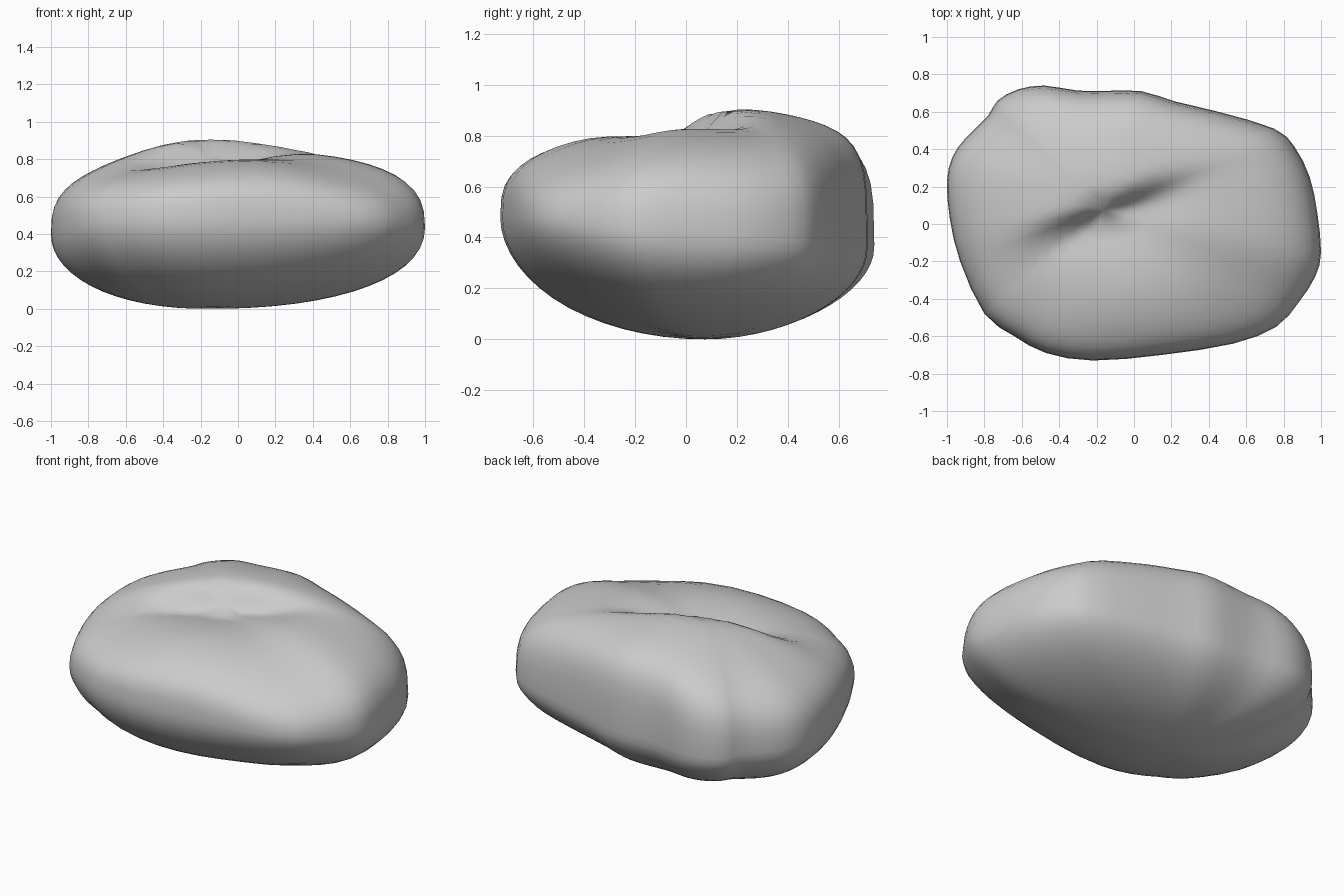
import bpy, bmesh
from math import sin, cos, pi, exp, atan2

if "Cube" in bpy.data.objects:
    bpy.data.objects.remove(bpy.data.objects["Cube"])

# Plan outline of the boulder, anticlockwise from above
OUTLINE = [(1.0, -0.15), (0.98, 0.06), (0.94, 0.25), (0.86, 0.41), (0.75, 0.51), (0.45, 0.6),
           (0.22, 0.655), (0.04, 0.71), (-0.14, 0.712), (-0.3, 0.713), (-0.48, 0.74), (-0.62, 0.72),
           (-0.73, 0.66), (-0.78, 0.58), (-0.9, 0.46), (-0.97, 0.36), (-1.0, 0.23), (-0.985, 0.03),
           (-0.93, -0.2), (-0.8, -0.48), (-0.64, -0.6), (-0.47, -0.69), (-0.22, -0.73),
           (0.15, -0.7), (0.53, -0.64), (0.76, -0.55), (0.88, -0.42), (0.97, -0.28)]
CX, CY = -0.16, 0.075   # pole, placed on the crease


def smooth(a, b, v):
    v = min(1, max(0, (v - a) / (b - a)))
    return v * v * (3 - 2 * v)


def bump(x, y, px, py, w):
    return exp(-((x - px) ** 2 + (y - py) ** 2) / (w * w))


def top_height(x, y):
    # gently tilted top with a raised slab behind a diagonal crease
    s = 0.928 * (x + 0.55) + 0.371 * (y + 0.04)
    d = -0.371 * (x + 0.55) + 0.928 * (y + 0.04)
    h = 0.77 + 0.08 * smooth(-0.2, 0.45, x)
    h += 0.03 * bump(x, y, -0.1, -0.38, 0.25)
    h -= 0.04 * bump(x, y, 0.5, -0.6, 0.3)
    width = 0.52 if x < -0.17 else 0.42
    slab = smooth(-0.11, 0.04, d) * exp(-((x + 0.17) / width) ** 2)
    h += 0.135 * slab * (1 - 0.25 * smooth(0.2, 0.6, y))
    h -= 0.025 * exp(-((d + 0.09) / 0.09) ** 2) * smooth(-0.1, 0.15, s) * smooth(0, 0.3, 0.9 - s)
    return h


def point(ox, oy, a):
    # a: pi/2 at the top, 0 at the equator, -pi/2 underneath
    t = cos(a)
    x, y = CX + (ox - CX) * t, CY + (oy - CY) * t
    mid = 0.42 - 0.08 * y
    th = atan2(oy / 0.73, ox)
    sy = sin(th)
    diag = sin(2 * th) ** 2
    corner = diag if ox > 0 and oy < 0 else 0     # front right corner is cut away
    if a >= 0:
        p = 2.9 + sy * sy * (1.5 if sy > 0 else 0.4) - 0.4 * diag - 0.5 * corner
        return x, y, mid + (top_height(x, y) - mid) * (1 - t ** p) ** (1 / p)
    p = 2.2 - 0.25 * sy * sy - 0.2 * diag - 0.1 * corner
    return x, y, mid - mid * (1 - t ** p) ** (1 / p)


# Halve every outline edge with a curved midpoint
ring = []
n = len(OUTLINE)
for i in range(n):
    p0, p1, p2, p3 = (OUTLINE[(i + k) % n] for k in (-1, 0, 1, 2))
    ring.append(p1)
    ring.append(tuple((9 * (p1[k] + p2[k]) - p0[k] - p3[k]) / 16 for k in (0, 1)))

# Boulder: rings lofted from the top pole to the bottom pole
bm = bmesh.new()
STEPS = 30
top = bm.verts.new(point(1, 0, pi / 2))
rows = [[bm.verts.new(point(x, y, pi / 2 - pi * j / STEPS)) for x, y in ring]
        for j in range(1, STEPS)]
bottom = bm.verts.new(point(1, 0, -pi / 2))
m = len(ring)
for i in range(m):
    k = (i + 1) % m
    bm.faces.new((top, rows[0][i], rows[0][k]))
    bm.faces.new((bottom, rows[-1][k], rows[-1][i]))
    for r0, r1 in zip(rows, rows[1:]):
        bm.faces.new((r0[i], r1[i], r1[k], r0[k]))

# Soften the whole surface slightly, then rest it on the ground
bmesh.ops.smooth_vert(bm, verts=bm.verts, factor=0.3, use_axis_x=False, use_axis_y=False, use_axis_z=True)
bmesh.ops.recalc_face_normals(bm, faces=bm.faces)
for f in bm.faces:
    f.smooth = True
low = min(v.co.z for v in bm.verts)
for v in bm.verts:
    v.co.z -= low

mesh = bpy.data.meshes.new("boulder")
bm.to_mesh(mesh)
bm.free()
boulder = bpy.data.objects.new("boulder", mesh)
bpy.context.collection.objects.link(boulder)
